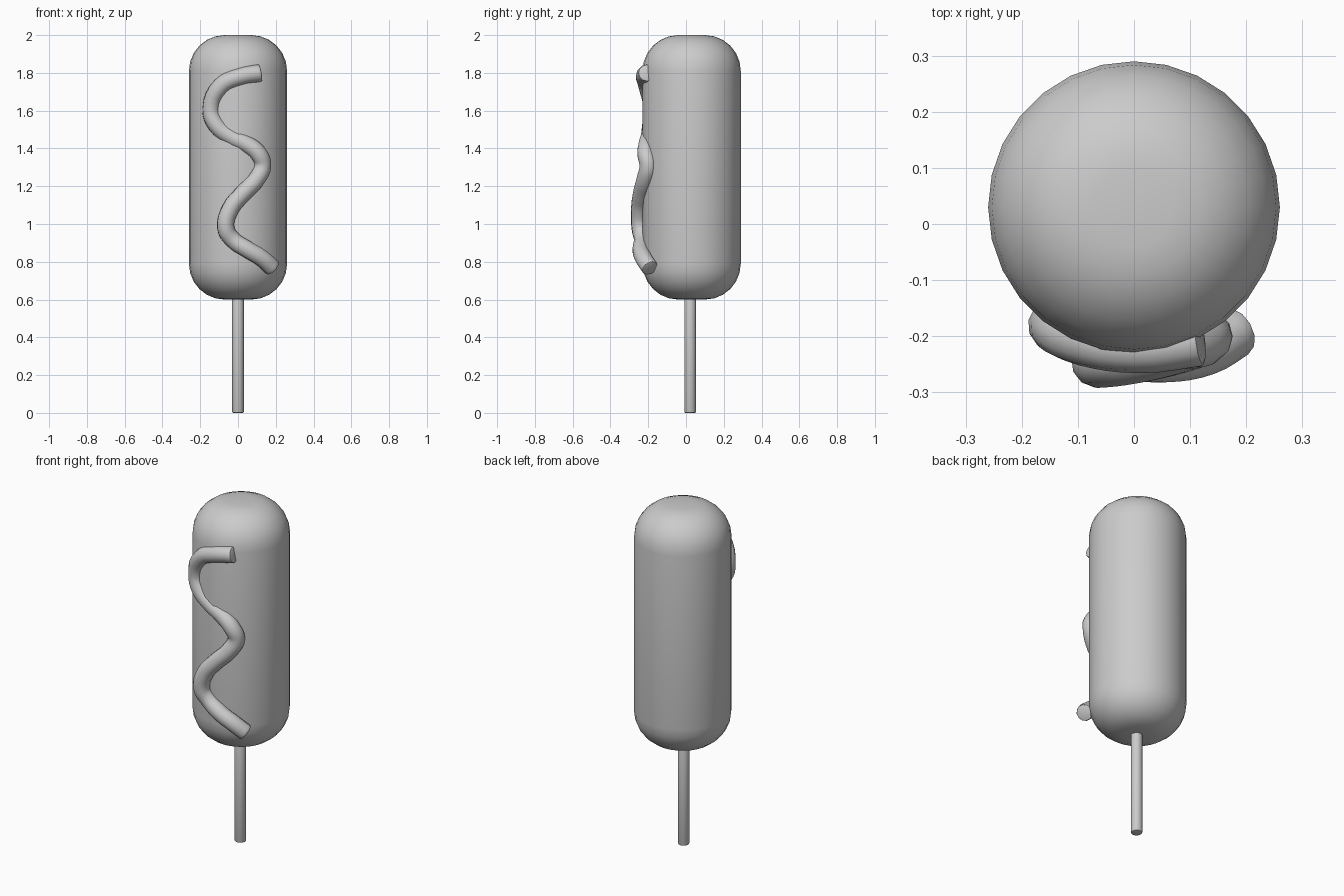
import bpy, bmesh, math
from mathutils import Vector

cube = bpy.data.objects.get("Cube")
if cube:
    bpy.data.objects.remove(cube, do_unlink=True)

grey = bpy.data.materials.new("plain_grey")
grey.use_nodes = True
colour = (0.6, 0.6, 0.6, 1)
grey.diffuse_color = colour
grey.node_tree.nodes["Principled BSDF"].inputs["Base Color"].default_value = colour


def finish(obj):
    obj.data.materials.append(grey)
    bpy.ops.object.select_all(action='DESELECT')
    obj.select_set(True)
    bpy.context.view_layer.objects.active = obj
    bpy.ops.object.shade_smooth_by_angle(angle=math.radians(40))


def rounded_cylinder(name, radius, bottom, top, y, corner, sides, steps):
    """Lathe a cylinder whose rims are rounded by quarter arcs."""
    arc = [i * math.pi / 2 / steps for i in range(steps + 1)]
    flat = radius - corner
    profile = [(flat + corner * math.sin(a), bottom + corner * (1 - math.cos(a))) for a in arc]
    profile += [(flat + corner * math.cos(a), top - corner * (1 - math.sin(a))) for a in arc]
    bm = bmesh.new()
    rings = []
    for r, z in profile:
        angles = [2 * math.pi * i / sides for i in range(sides)]
        rings.append([bm.verts.new((r * math.cos(a), y + r * math.sin(a), z)) for a in angles])
    for low, high in zip(rings, rings[1:]):
        for i in range(sides):
            j = (i + 1) % sides
            bm.faces.new((low[i], low[j], high[j], high[i]))
    bm.faces.new(rings[0][::-1])
    bm.faces.new(rings[-1])
    mesh = bpy.data.meshes.new(name)
    bm.to_mesh(mesh)
    bm.free()
    obj = bpy.data.objects.new(name, mesh)
    bpy.context.collection.objects.link(obj)
    finish(obj)


# Coated sausage and its stick
rounded_cylinder("sausage_body", 0.26, 0.6, 2.0, 0.03, 0.19, 28, 6)
rounded_cylinder("stick", 0.031, 0.0, 0.75, 0.022, 0.006, 16, 2)

# Sauce squiggle wrapped over the front
path = [(.12, -.207, 1.80), (.01, -.22, 1.78), (-.09, -.207, 1.73), (-.143, -.18, 1.61),
        (-.115, -.187, 1.525), (-.035, -.195, 1.46), (.05, -.207, 1.42), (.11, -.212, 1.37),
        (.13, -.20, 1.31), (.10, -.215, 1.24), (.025, -.235, 1.16), (-.04, -.245, 1.08),
        (-.065, -.243, .98), (-.03, -.23, .92), (.05, -.238, .865), (.125, -.225, .82),
        (.185, -.19, .765)]
curve = bpy.data.curves.new("sauce_squiggle", 'CURVE')
curve.dimensions = '3D'
curve.resolution_u = 4
curve.bevel_depth = 0.046
curve.bevel_resolution = 4
curve.use_fill_caps = True
spline = curve.splines.new('BEZIER')
spline.bezier_points.add(len(path) - 1)
for point, co in zip(spline.bezier_points, path):
    point.co = Vector(co)
    point.handle_left_type = point.handle_right_type = 'AUTO'
sauce = bpy.data.objects.new("sauce_squiggle", curve)
bpy.context.collection.objects.link(sauce)
bpy.ops.object.select_all(action='DESELECT')
sauce.select_set(True)
bpy.context.view_layer.objects.active = sauce
bpy.ops.object.convert(target='MESH')
sauce = bpy.context.view_layer.objects.active
# Weld the end caps to the tube and soften their rims
bm = bmesh.new()
bm.from_mesh(sauce.data)
bmesh.ops.remove_doubles(bm, verts=bm.verts, dist=0.0005)
rims = [e for e in bm.edges if e.is_manifold and e.calc_face_angle() > math.radians(70)]
bmesh.ops.bevel(bm, geom=rims, offset=0.008, segments=2, profile=0.5, affect='EDGES')
bmesh.ops.recalc_face_normals(bm, faces=bm.faces)
bm.to_mesh(sauce.data)
bm.free()
finish(sauce)
